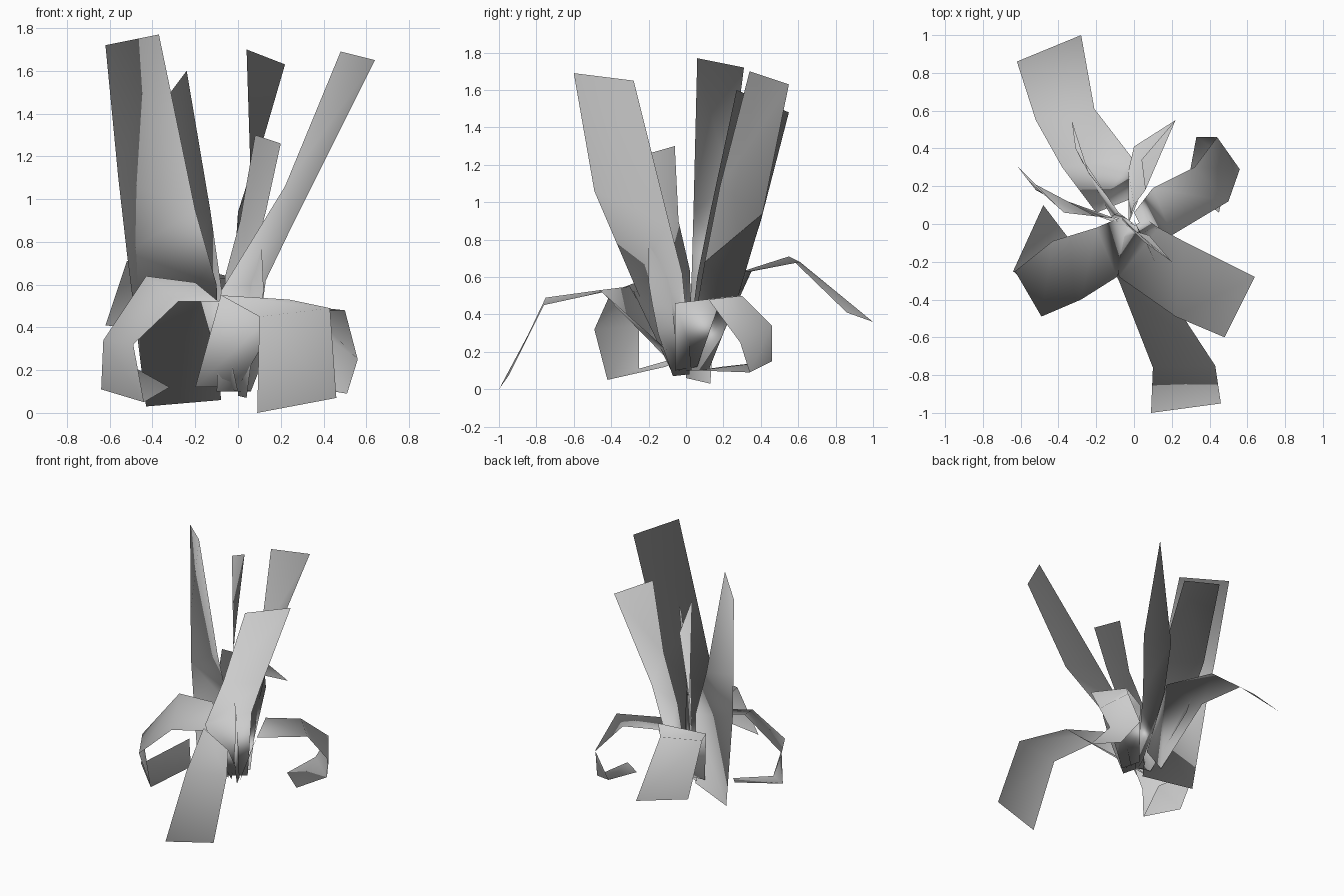
import bpy
import bmesh
from mathutils import Vector

default_cube = bpy.data.objects.get("Cube")
if default_cube:
    bpy.data.objects.remove(default_cube, do_unlink=True)

# One plain grey for the whole plant
leaf_grey = bpy.data.materials.new("leaf_grey")
leaf_grey.use_nodes = True
grey = (.6, .6, .6, 1)
leaf_grey.diffuse_color = grey
shader = leaf_grey.node_tree.nodes["Principled BSDF"]
shader.inputs["Base Color"].default_value = grey
shader.inputs["Roughness"].default_value = .8

PLANT_HEART = (0, .1, .3)


def build_leaf(name, left_rim, right_rim, heart=PLANT_HEART):
    """Bridge two matching rim paths, listed from root to tip, into a thin leaf.

    The leaf is smooth, with foliage-style normals that fan out from the heart."""
    heart = Vector(heart)
    bm = bmesh.new()
    rows = []
    for left, right in zip(left_rim, right_rim):
        rows.append((bm.verts.new(Vector(left)), bm.verts.new(Vector(right))))
    for lower, upper in zip(rows, rows[1:]):
        face = bm.faces.new((lower[0], lower[1], upper[1], upper[0]))
        face.smooth = True
        face.normal_update()
        # Every face looks away from the heart, like its normals
        if face.normal.dot(face.calc_center_median() - heart) < 0:
            face.normal_flip()
    mesh = bpy.data.meshes.new(name)
    bm.to_mesh(mesh)
    bm.free()
    mesh.materials.append(leaf_grey)
    fanned = [(vert.co - heart).normalized() for vert in mesh.vertices]
    mesh.normals_split_custom_set_from_vertices(fanned)
    leaf = bpy.data.objects.new(name, mesh)
    bpy.context.collection.objects.link(leaf)
    return leaf


# Drooping leaves: rise from the root, bend over and hang down
build_leaf(
    "front_drooping_leaf",
    left_rim=[(-.2, -.06, .12), (-.08, -.3, .55), (.1, -.76, .45), (.09, -1, 0)],
    right_rim=[(0, 0, .12), (.24, -.46, .53), (.43, -.75, .49), (.46, -.95, .07)],
)
build_leaf(
    "back_drooping_leaf",
    left_rim=[(-.2, .06, .14), (-.38, .3, .63), (-.52, .55, .71), (-.62, .86, .41)],
    right_rim=[(0, .14, .17), (-.01, .35, .63), (-.21, .61, .68), (-.28, 1, .36)],
)

# Curled leaves: arch sideways and roll back under themselves
build_leaf(
    "left_curled_leaf",
    left_rim=[(0, .06, .12), (.1, .19, .49), (.32, .3, .5),
              (.44, .46, .34), (.33, .46, .15), (.28, .19, .12)],
    right_rim=[(.06, -.06, .1), (.2, -.06, .46), (.5, .12, .48),
               (.56, .29, .25), (.51, .34, .09), (.45, .06, .1)],
)
build_leaf(
    "right_curled_leaf",
    left_rim=[(-.06, .04, .12), (-.2, -.02, .61), (-.43, -.09, .64),
              (-.63, -.25, .34), (-.64, -.25, .11), (-.48, .1, .21)],
    right_rim=[(0, -.08, .1), (-.09, -.28, .52), (-.28, -.4, .52),
               (-.49, -.49, .32), (-.44, -.42, .05), (-.32, -.11, .12)],
)

# Tall blades: stand upright, twisting and leaning outwards
build_leaf(
    "front_left_blade",
    left_rim=[(-.1, -.08, .1), (-.08, -.28, .57), (.22, -.49, 1.06), (.48, -.6, 1.69)],
    right_rim=[(.06, .03, .1), (.13, -.02, .62), (.26, -.09, .89), (.64, -.28, 1.65)],
)
build_leaf(
    "right_wide_blade",
    left_rim=[(-.43, .13, .03), (-.52, .18, .75), (-.56, .23, 1.1), (-.62, .31, 1.72)],
    right_rim=[(-.08, 0, .06), (-.1, .03, .6), (-.2, .04, .95), (-.37, .06, 1.77)],
    heart=(0, .15, .8),
)
build_leaf(
    "back_right_blade",
    left_rim=[(-.12, .04, .1), (-.25, .28, .52), (-.31, .4, .9), (-.33, .55, 1.48)],
    right_rim=[(0, 0, .1), (-.08, .06, .6), (-.13, .13, .95), (-.24, .27, 1.6)],
)
build_leaf(
    "back_left_blade",
    left_rim=[(-.03, 0, .1), (0, .1, .68), (.06, .18, 1.08), (.04, .34, 1.7)],
    right_rim=[(.02, .12, .1), (-.03, .28, .5), (0, .41, .94), (.22, .55, 1.63)],
)

# Short inner leaves around the heart of the plant
build_leaf(
    "centre_blade",
    left_rim=[(-.06, .04, .1), (-.06, .02, .64), (.01, -.04, .9), (.08, -.06, 1.3)],
    right_rim=[(.04, -.04, .1), (.06, -.1, .68), (.13, -.15, .94), (.2, -.2, 1.26)],
)
build_leaf(
    "small_front_shoot",
    left_rim=[(0, .02, .08), (.01, 0, .45), (.06, -.09, .67), (.11, -.2, .79)],
    right_rim=[(.04, -.07, .07), (.07, -.15, .3), (.1, -.18, .45), (.12, -.2, .57)],
)
